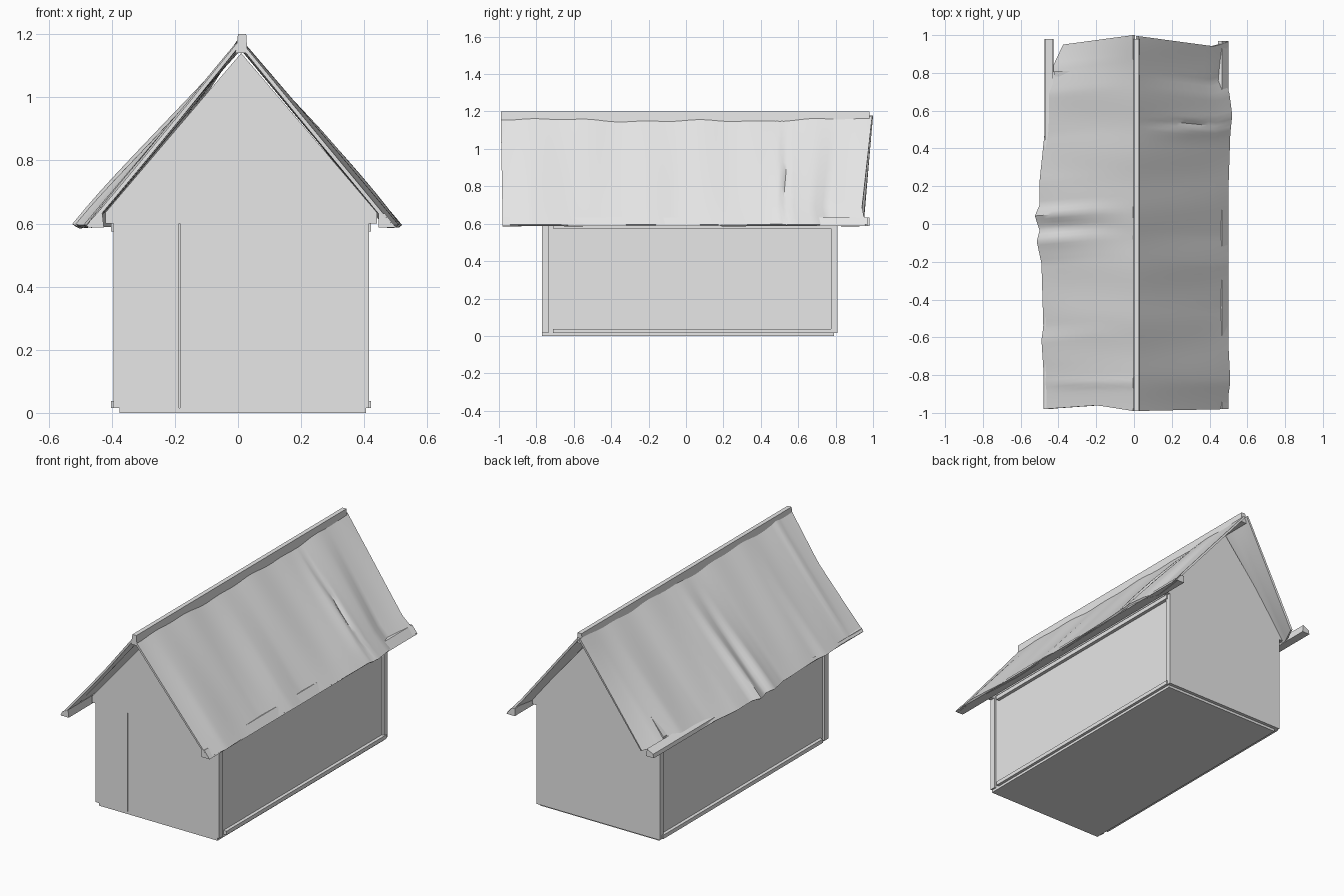
import bpy, bmesh, math

cube = bpy.data.objects.get("Cube")
if cube:
    bpy.data.objects.remove(cube, do_unlink=True)

grey = bpy.data.materials.new("plain grey")
grey.use_nodes = True
grey.diffuse_color = (0.8, 0.8, 0.8, 1)
grey.node_tree.nodes["Principled BSDF"].inputs["Base Color"].default_value = (0.8, 0.8, 0.8, 1)


def finish(name, bm):
    mesh = bpy.data.meshes.new(name)
    bm.to_mesh(mesh)
    bm.free()
    mesh.materials.append(grey)
    obj = bpy.data.objects.new(name, mesh)
    bpy.context.collection.objects.link(obj)
    return obj


def prism(name, profile, y0, y1):
    """Extrude an x-z outline along y."""
    bm = bmesh.new()
    front = [bm.verts.new((x, y0, z)) for x, z in profile]
    back = [bm.verts.new((x, y1, z)) for x, z in profile]
    bm.faces.new(front)
    bm.faces.new(back[::-1])
    n = len(profile)
    for i in range(n):
        j = (i + 1) % n
        bm.faces.new((front[j], front[i], back[i], back[j]))
    bmesh.ops.recalc_face_normals(bm, faces=bm.faces)
    return finish(name, bm)


def box(name, x0, x1, y0, y1, z0, z1):
    return prism(name, [(x0, z0), (x1, z0), (x1, z1), (x0, z1)], y0, y1)


def lerp(points, t):
    """Piecewise linear lookup."""
    for (a, fa), (b, fb) in zip(points, points[1:]):
        if t <= b:
            return fa + (fb - fa) * max(0, (t - a) / (b - a))
    return points[-1][1]


# Floor slab
box("floor", -0.375, 0.405, -0.77, 0.79, 0, 0.015)

# End walls; the front one has a narrow door slit
box("front_wall_door", -0.39, -0.187, -0.77, -0.74, 0.015, 0.6)
box("front_wall", -0.183, 0.41, -0.77, -0.74, 0.015, 0.6)
box("back_wall", -0.39, 0.41, 0.78, 0.81, 0.015, 0.6)
gable = [(-0.42, 0.6), (0.44, 0.6), (0.44, 0.635), (0.01, 1.14), (-0.42, 0.635)]
prism("front_gable", gable, -0.77, -0.74)
prism("back_gable", gable, 0.78, 0.81)

# Side walls framed by corner posts and rails
for side, s in (("left", 1), ("right", -1)):
    def strip(name, inner, outer, y0, y1, z0, z1):
        xs = sorted((0.01 + s * inner, 0.01 + s * outer))
        box(side + "_" + name, xs[0], xs[1], y0, y1, z0, z1)
    strip("wall", 0.37, 0.392, -0.75, 0.79, 0.015, 0.62)
    strip("front_post", 0.37, 0.405, -0.77, -0.735, 0.015, 0.6)
    strip("back_post", 0.37, 0.405, 0.775, 0.81, 0.015, 0.6)
    strip("bottom_rail", 0.37, 0.412, -0.71, 0.79, 0.015, 0.038)
    strip("top_rail", 0.37, 0.412, -0.71, 0.79, 0.575, 0.6)

# Ridge and eave beams
prism("ridge_beam", [(-0.008, 1.14), (0.03, 1.14), (0.026, 1.2), (0, 1.2)], -0.99, 0.98)
prism("left_eave_beam", [(0.445, 0.588), (0.5, 0.588), (0.465, 0.632), (0.445, 0.632)], -0.98, 0.97)
prism("right_eave_beam", [(-0.425, 0.588), (-0.475, 0.588), (-0.47, 0.61), (-0.43, 0.632)], -0.98, 0.98)

# Sagging roof sheets with wavy eaves: overhang along y, then end lines down the slope
eave_left = [(-1, 0.49), (-0.85, 0.51), (-0.45, 0.49), (-0.2, 0.5), (-0.05, 0.49), (0.2, 0.5),
             (0.5, 0.51), (0.6, 0.52), (0.72, 0.505), (0.8, 0.475), (1, 0.5)]
eave_right = [(-1, 0.48), (-0.78, 0.48), (-0.62, 0.49), (-0.55, 0.48), (-0.2, 0.49),
              (-0.08, 0.515), (-0.02, 0.5), (0.06, 0.525), (0.12, 0.5), (0.25, 0.5),
              (0.5, 0.475), (0.73, 0.47), (0.88, 0.43), (1, 0.375)]
ends_left = ([(0, -0.99), (1, -0.98)], [(0, 0.995), (0.85, 0.94), (1, 0.965)])
ends_right = ([(0, -0.99), (0.4, -0.96), (1, -0.98)], [(0, 1.0), (1, 0.95)])


def bump(y, centre, width):
    return math.exp(-((y - centre) / width) ** 2)


def sheet(name, s, eave, ends):
    bm = bmesh.new()
    rows, cols = 12, 100
    grid = []
    for i in range(cols + 1):
        u = i / cols
        row = []
        for j in range(rows + 1):
            v = j / rows
            y = lerp(ends[0], v) * (1 - u) + lerp(ends[1], v) * u
            top = 0.012 + s * 0.008
            x = s * (top + (lerp(eave, 2 * u - 1) - top) * v)
            sag = 0.012 * math.sin(math.pi * u) * (1 - v)
            ripple = 0.004 * math.sin(9 * y + 2 * v + s) + 0.003 * math.sin(21 * y - v)
            if s > 0:
                fold = 0.016 * (bump(y, 0.5, 0.05) - 1.3 * bump(y, 0.53, 0.012)) * min(1, 2 * v)
            else:
                fold = 0.018 * v * v * (bump(y, 0.06, 0.04) + bump(y, -0.08, 0.04) - bump(y, -0.01, 0.03))
                fold += 0.008 * bump(y, -0.84, 0.02)
            edge = 1 - 0.8 * v ** 6
            z = 1.172 - 0.577 * v - sag + (ripple + fold) * edge
            row.append(bm.verts.new((x, y, z)))
        grid.append(row)
    for a, b in zip(grid, grid[1:]):
        for j in range(rows):
            quad = (a[j], a[j + 1], b[j + 1], b[j])
            bm.faces.new(quad if s > 0 else quad[::-1])
    obj = finish(name, bm)
    solid = obj.modifiers.new("thickness", "SOLIDIFY")
    solid.thickness = 0.012
    solid.offset = -1
    bpy.ops.object.select_all(action="DESELECT")
    obj.select_set(True)
    bpy.context.view_layer.objects.active = obj
    bpy.ops.object.modifier_apply(modifier="thickness")
    bpy.ops.object.shade_smooth_by_angle(angle=math.radians(35))


sheet("left_roof_sheet", 1, eave_left, ends_left)
sheet("right_roof_sheet", -1, eave_right, ends_right)
